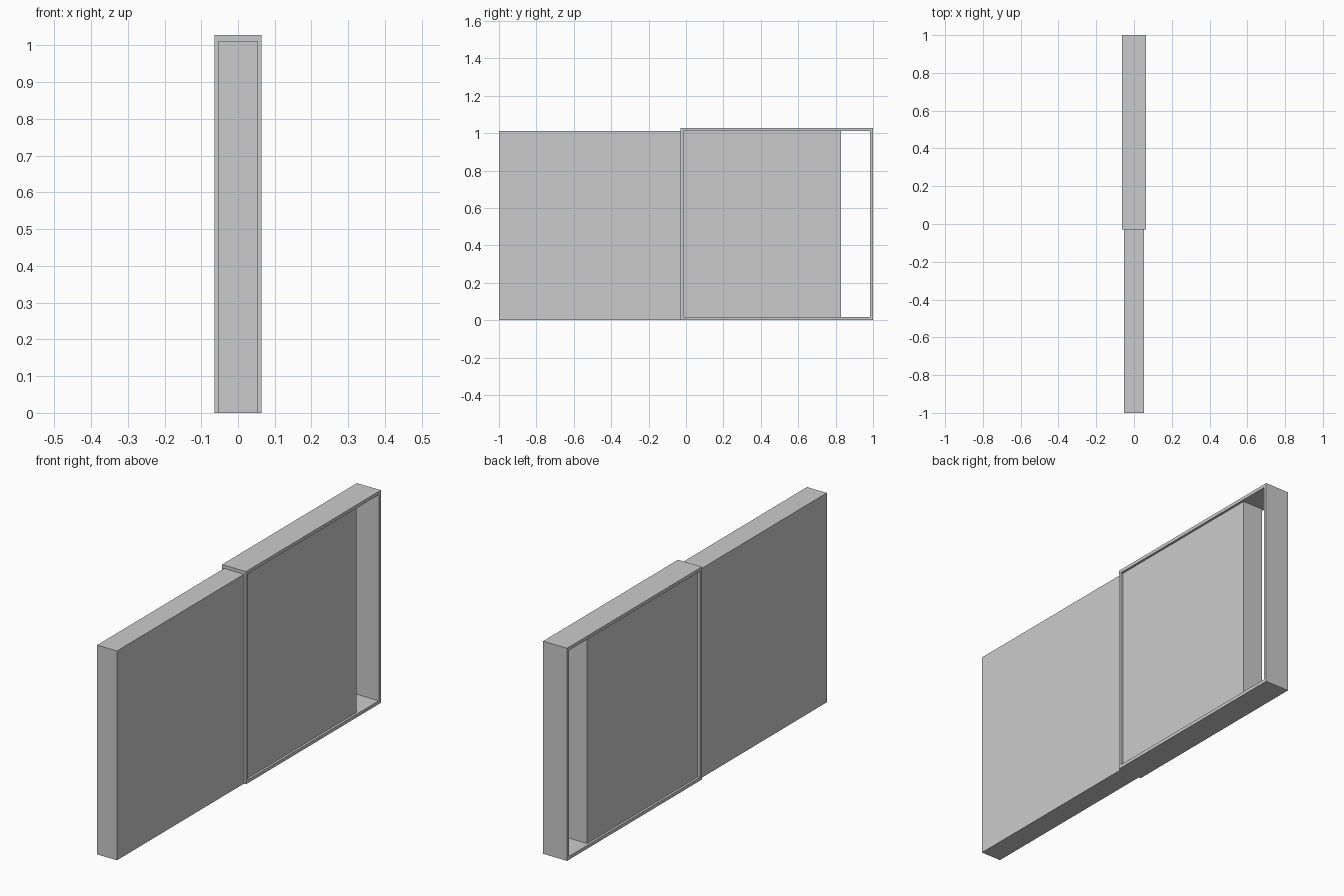
import bpy, bmesh

if "Cube" in bpy.data.objects:
    bpy.data.objects.remove(bpy.data.objects["Cube"])

def mesh_object(name, bm):
    bmesh.ops.recalc_face_normals(bm, faces=bm.faces)
    mesh = bpy.data.meshes.new(name)
    bm.to_mesh(mesh)
    bm.free()
    obj = bpy.data.objects.new(name, mesh)
    bpy.context.collection.objects.link(obj)
    return obj

def box(name, x, y, z):
    bm = bmesh.new()
    bmesh.ops.create_cube(bm, size=1)
    for v in bm.verts:
        v.co = [r[0] + (c + 0.5) * (r[1] - r[0]) for c, r in zip(v.co, (x, y, z))]
    return mesh_object(name, bm)

def frame(name, half, y, z, t):
    # closed rectangular ring, open towards both x sides
    def loop(x, d):
        return [bm.verts.new((x, a, b)) for a, b in (
            (y[0] + d, z[0] + d), (y[1] - d, z[0] + d),
            (y[1] - d, z[1] - d), (y[0] + d, z[1] - d))]
    bm = bmesh.new()
    rings = [loop(-half, 0), loop(half, 0), loop(half, t), loop(-half, t)]
    for k in range(4):
        a, b = rings[k], rings[(k + 1) % 4]
        for i in range(4):
            j = (i + 1) % 4
            bm.faces.new((a[i], a[j], b[j], b[i]))
    return mesh_object(name, bm)

# Solid sliding panel
box("panel", (-0.053, 0.053), (-1, 0.83), (0, 1.012))

# Surrounding frame, slightly deeper than the panel
frame("surround_frame", 0.064, (-0.03, 1), (0, 1.028), 0.016)
